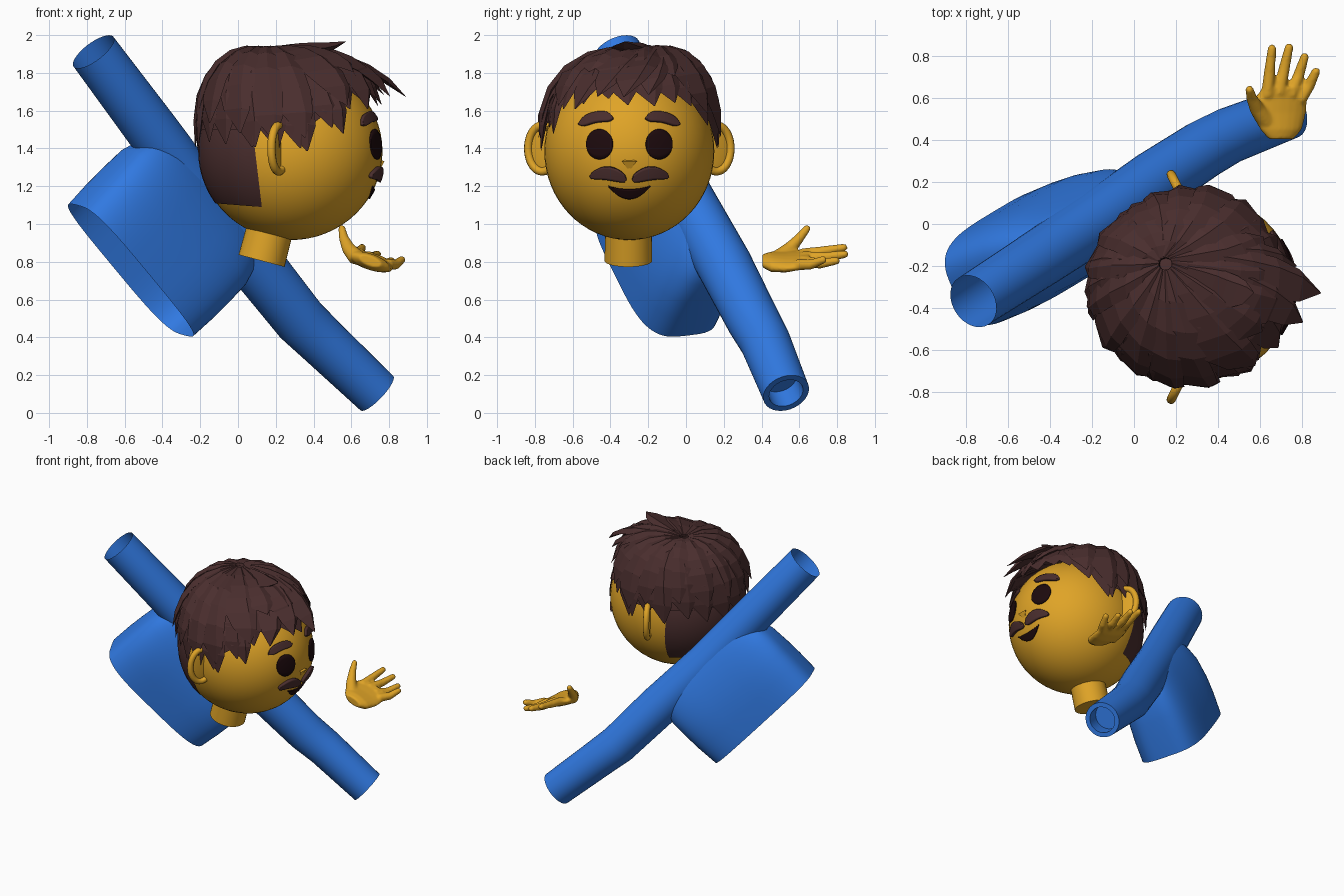
import bpy, bmesh, math, random
from mathutils import Vector as V, Matrix

if "Cube" in bpy.data.objects:
    bpy.data.objects.remove(bpy.data.objects["Cube"])
random.seed(7)


def material(name, rgb):
    m = bpy.data.materials.new(name)
    m.diffuse_color = (*rgb, 1)
    m.use_nodes = True
    m.node_tree.nodes["Principled BSDF"].inputs["Base Color"].default_value = m.diffuse_color
    return m


SKIN = material("golden skin", (0.74, 0.37, 0.02))
BLUE = material("blue shirt", (0.03, 0.19, 0.75))
HAIR = material("brown hair", (0.068, 0.027, 0.027))
DARK = material("dark features", (0.012, 0.003, 0.004))

HC = V((0.28, -0.30, 1.385))       # head centre and radii
HR = V((0.485, 0.45, 0.47))
ARM = V((0.596, 0.358, -0.719))    # shoulder line, torso down, torso back
DOWN = V((-0.687, -0.234, -0.687))
BACK = V((-0.414, 0.903, 0.107))


def finish(bm, name, mat, angle=40):
    bmesh.ops.recalc_face_normals(bm, faces=bm.faces)
    me = bpy.data.meshes.new(name)
    bm.to_mesh(me)
    bm.free()
    me.materials.append(mat)
    ob = bpy.data.objects.new(name, me)
    bpy.context.collection.objects.link(ob)
    if angle:
        bpy.ops.object.select_all(action='DESELECT')
        ob.select_set(True)
        bpy.context.view_layer.objects.active = ob
        bpy.ops.object.shade_smooth_by_angle(angle=math.radians(angle))
    return ob


def loft(bm, rings, cap=(False, False)):
    vs = [[bm.verts.new(p) for p in r] for r in rings]
    n = len(vs[0])
    for a, b in zip(vs, vs[1:]):
        for i in range(n):
            bm.faces.new((a[i], a[(i + 1) % n], b[(i + 1) % n], b[i]))
    if cap[0]:
        bm.faces.new(vs[0][::-1])
    if cap[1]:
        bm.faces.new(vs[-1])


def tube(path, radii, ref=BACK, n=32):
    path = [V(p) for p in path]
    rings = []
    for i, p in enumerate(path):
        t = (path[min(i + 1, len(path) - 1)] - path[max(i - 1, 0)]).normalized()
        u = (ref - t * ref.dot(t)).normalized()
        w = t.cross(u)
        rings.append([p + (u * math.cos(k * math.tau / n) + w * math.sin(k * math.tau / n)) * radii[i]
                      for k in range(n)])
    return rings


def ellipsoid(bm, c, r, nu=48, nv=32):
    bmesh.ops.create_uvsphere(bm, u_segments=nu, v_segments=nv, radius=1,
                              matrix=Matrix.Translation(c) @ Matrix.Diagonal((*r, 1)))


# Sleeves: one tube along both arms, with a thick cuff at the low end
bm = bmesh.new()
rings = tube([(-.765, -.368, 1.912), (-.45, -.165, 1.49), (-.19, .005, 1.135), (.1, .205, .78),
              (.33, .355, .49), (.45, .42, .375), (.735, .53, .105)],
             [.132, .139, .143, .147, .14, .134, .126])
end, c = rings[-1], V((.735, .53, .105))
rings.append([c + (p - c) * .74 for p in end])
rings.append([c + (p - c) * .74 - V((.08, .033, -.076)) for p in end])
loft(bm, rings, (False, True))
finish(bm, "sleeves", BLUE)

# Torso: rounded slab hanging from the shoulder line, open at the hem
bm = bmesh.new()
rings = []
for t, w, d in ((-.08, .36, .1), (0, .44, .155), (.06, .47, .18), (.14, .49, .21),
                (.28, .49, .235), (.4, .488, .242), (.55, .48, .242)):
    ring = []
    for k in range(64):
        a = k * math.tau / 64
        cx, sy = math.cos(a), math.sin(a)
        e = 2 / 3.6
        ring.append(V((-.19, -.03 + .03 * (1 - t / .55), 1.133)) + DOWN * t
                    + ARM * w * math.copysign(abs(cx) ** e, cx)
                    + BACK * d * math.copysign(abs(sy) ** e, sy))
    rings.append(ring)
loft(bm, rings, (True, False))
finish(bm, "torso", BLUE)

# Head and neck
bm = bmesh.new()
ellipsoid(bm, HC, HR)
finish(bm, "head", SKIN)
bm = bmesh.new()
loft(bm, tube([(.125, -.305, .805), (.2, -.305, 1.09)], [.126, .122]), (True, True))
finish(bm, "neck", SKIN)

# Ears: thin dish with a raised rim, swept backwards
for s in (-1, 1):
    bm = bmesh.new()
    c = V((.215, HC.y + s * .46, 1.4))
    side = V((-.45, s * .89, 0))
    nrm = V((.89, s * .45, 0))
    rim = []
    for k in range(29):
        a = math.radians(-115 + 230 * k / 28)
        rim.append(c + side * (.085 * math.cos(a)) + V((0, 0, .122 * math.sin(a))))
    loft(bm, tube(rim, [.022] * 29, nrm, 10), (True, True))
    ellipsoid(bm, (0, 0, 0), (.085, .012, .12), 24, 12)
    rot = Matrix((side, nrm, (0, 0, 1))).transposed()
    for v in bm.verts:
        if v.co.length < .2:
            v.co = rot @ v.co + c - nrm * .006
    finish(bm, "ear", SKIN)


# Face plates: curved strips laid on the head
def plate(name, mat, mid, half, thick, n=24):
    bm = bmesh.new()
    rows = []
    for i in range(n + 1):
        y, z = mid(i / n)
        h = max(half(i / n), .002)
        row = []
        for j in range(7):
            zz = z + h * (j / 3 - 1)
            q = 1 - ((y - HC.y) / HR.y) ** 2 - ((zz - HC.z) / HR.z) ** 2
            row.append(bm.verts.new((HC.x + HR.x * math.sqrt(max(q, 0)) + thick * .4, y, zz)))
        rows.append(row)
    for a, b in zip(rows, rows[1:]):
        for j in range(6):
            bm.faces.new((a[j], b[j], b[j + 1], a[j + 1]))
    ob = finish(bm, name, mat)
    m = ob.modifiers.new("thickness", 'SOLIDIFY')
    m.thickness, m.offset = thick, 0


for s in (-1, 1):
    plate("eye", DARK, lambda t: (HC.y + s * (.157 - .07 * math.cos(math.pi * t)), 1.422),
          lambda t: .08 * math.sin(math.pi * t), .009)
    plate("eyebrow", HAIR, lambda t: (HC.y + s * (.085 + .18 * t), 1.568 - .042 * ((t - .3) / .7) ** 2),
          lambda t: .026 * (1 - abs(2 * t - 1) ** 5), .022)
    plate("moustache", HAIR, lambda t: (HC.y + s * (.015 + .19 * t), 1.238 + .032 * math.sin(2.6 * t)),
          lambda t: .037 * math.sin(math.pi * t) ** .4 * (1 - .15 * t), .024)
plate("mouth", DARK, lambda t: (HC.y - .11 + .22 * t, 1.2 - .042 * (1 - (2 * t - 1) ** 2)),
      lambda t: .025 * (1 - (2 * t - 1) ** 2), .009)

# Nose: small wedge
bm = bmesh.new()
a, b, c, d = [bm.verts.new(p) for p in ((.775, -.34, 1.332), (.775, -.26, 1.332), (.748, -.3, 1.28), (.73, -.3, 1.35))]
for f in ((a, b, c), (a, b, d), (b, c, d), (a, c, d)):
    bm.faces.new(f)
finish(bm, "nose", SKIN, 0)

# Close-cropped hair on the back of the head
bm = bmesh.new()
ellipsoid(bm, HC, HR * 1.012)
for co, no in (((.095, 0, 1.35), (1, 0, .12)), ((0, 0, 1.1), (-.08, 0, -1)), ((0, 0, 1.6), (0, 0, 1))):
    bmesh.ops.bisect_plane(bm, geom=bm.verts[:] + bm.edges[:] + bm.faces[:],
                           plane_co=co, plane_no=no, clear_outer=True)
finish(bm, "back_hair", HAIR)


# Boxy hair volume, by polar angle and azimuth
def hair_point(th, a, k=1.0):
    s, c = math.sin(th), math.cos(th)
    k *= (abs(s) ** 2.6 + abs(c) ** 2.6) ** (-1 / 2.6)
    return HC + V((.51 * s * math.cos(a), .475 * s * math.sin(a), .54 * c)) * k


def end_angle(z):
    th = .3
    while hair_point(th, 0).z > z and th < 1.7:
        th += .01
    return th


def hairline(a):
    d = abs((math.degrees(a) + 180) % 360 - 180)
    return 1.655 if d < 42 else max(1.42, 1.655 - (d - 42) * .006)


# Cap under the locks
bm = bmesh.new()
rings = []
for i in range(9):
    rings.append([hair_point(max(.01, end_angle(hairline(k * math.tau / 48) + .09) * i / 8),
                             k * math.tau / 48, .96) for k in range(48)])
loft(bm, rings, (True, False))
finish(bm, "hair_cap", HAIR, 30)


# Broad pointed locks with a ridge, sweeping out from an off-centre crown
def lock(bm, a, z, k, hw, lift=0, swirl=.4, start=.06):
    te = end_angle(z)
    rings = []
    for i, w in enumerate((.3, .75, 1, 1, .95, .7, .03)):
        t = i / 6
        th = start + (te - start) * t
        az = a - swirl * (1 - t)
        p = hair_point(th, az, k + lift * t ** 3 - (0 if lift > .06 else .02 * t * t))
        p += V((-.13, .11, 0)) * (1 - t) ** 2
        side = (hair_point(th, az + .05) - hair_point(th, az - .05)).normalized()
        out = (p - HC).normalized()
        h = hw * w
        rings.append([p - side * h - out * .012 * w, p + out * .022 * w + side * h * .5,
                      p + side * h - out * .004 * w, p - out * .035 * w])
    loft(bm, rings, (True, True))


bm = bmesh.new()
for i in range(22):
    a = math.tau * i / 22 + random.uniform(-.05, .05)
    lock(bm, a, hairline(a) + random.uniform(-.03, .03), .985, .115, .03)
for i in range(16):
    a = math.tau * (i + .5) / 16 + random.uniform(-.08, .08)
    lock(bm, a, hairline(a) + random.uniform(.02, .16), 1.02, .12, random.uniform(.02, .05))
# Loose forelocks, long side points and a tuft at the crown
for a, z, l, w in ((-.05, 1.62, .25, .11), (-.33, 1.64, .15, .1), (.22, 1.67, .07, .1), (-.65, 1.6, .06, .1),
                   (-1.4, 1.39, .02, .12), (-1.95, 1.41, .02, .11), (-1.0, 1.48, .03, .1),
                   (1.45, 1.41, .02, .11), (1.95, 1.41, .02, .11)):
    lock(bm, a, z, 1.0, w, l, -.35 if a > -.7 and a < .5 else .4)
lock(bm, -.1, 1.89, 1.04, .08, .11, .2, .2)
finish(bm, "hair_locks", HAIR, 0)

# Open hand, palm up: palm and fingers fused into one skin
bm = bmesh.new()
rings = []
for y, x, z, w, h in ((.405, .70, .805, .06, .03), (.45, .70, .80, .1, .045), (.53, .695, .80, .125, .043),
                      (.6, .7, .808, .125, .036), (.65, .715, .82, .105, .027)):
    rings.append([V((x + w * math.cos(k * math.tau / 20), y,
                     z + h * math.sin(k * math.tau / 20) - .3 * w * math.cos(k * math.tau / 20)))
                  for k in range(20)])
loft(bm, rings, (True, True))
for base, mid, tip in (((.635, .61, .84), (.645, .72, .855), (.657, .835, .875)),
                       ((.69, .62, .825), (.715, .74, .825), (.738, .84, .84)),
                       ((.745, .61, .805), (.785, .71, .79), (.812, .795, .805)),
                       ((.79, .59, .785), (.835, .66, .785), (.866, .725, .81))):
    loft(bm, tube([base, mid, tip], [.031, .027, .021], V((0, 0, 1)), 14), (True, True))
    ellipsoid(bm, tip, (.021, .021, .021), 14, 8)
loft(bm, tube([(.63, .49, .82), (.585, .55, .87), (.56, .6, .925), (.55, .64, .975)],
              [.045, .036, .026, .02], V((1, 0, 0)), 14), (True, True))
ellipsoid(bm, (.55, .64, .975), (.02, .02, .02), 14, 8)
hand = finish(bm, "hand", SKIN)
m = hand.modifiers.new("fuse", 'REMESH')
m.mode, m.voxel_size, m.use_smooth_shade = 'VOXEL', .009, True
m = hand.modifiers.new("soften", 'SMOOTH')
m.factor, m.iterations = .5, 4
